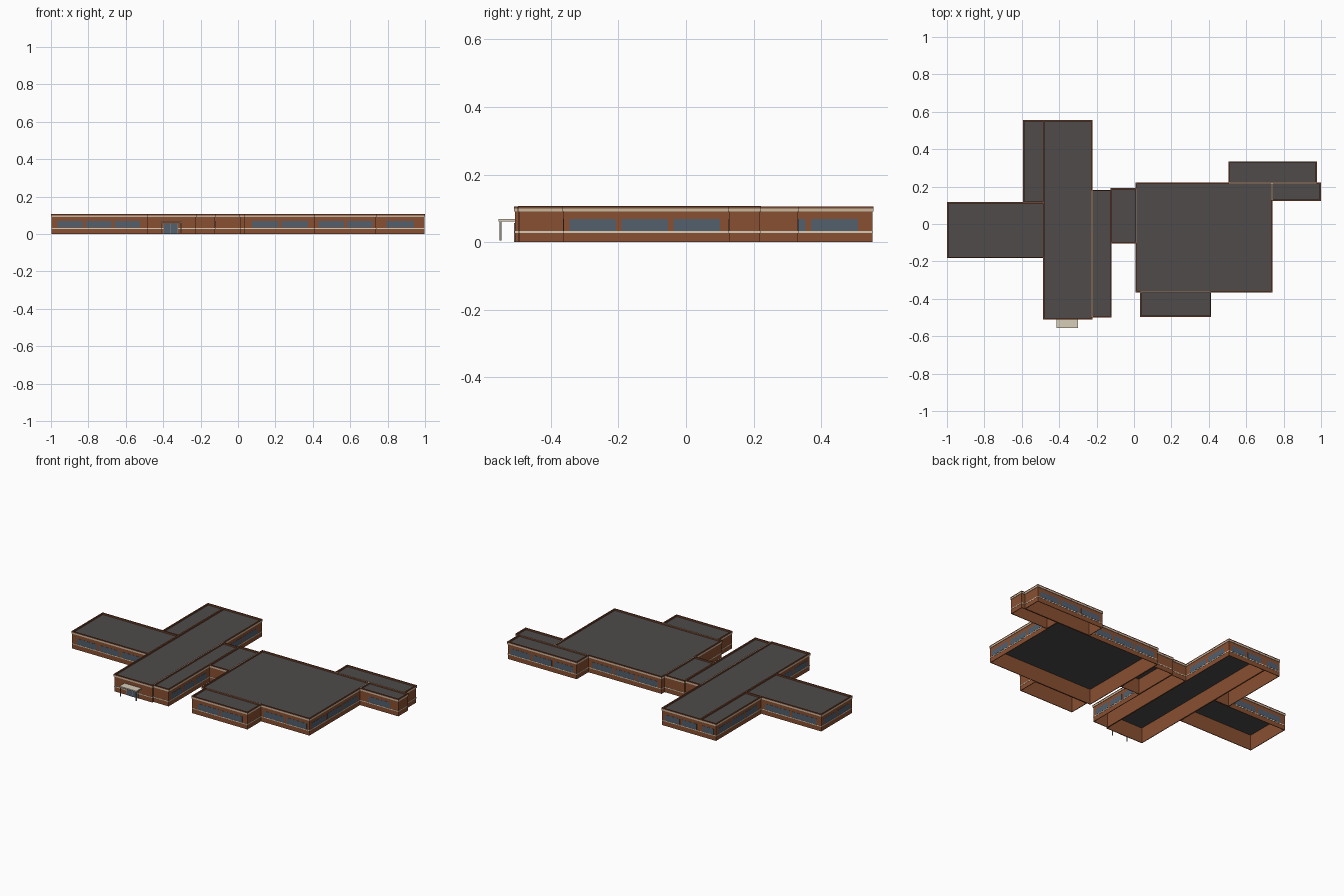
import bpy, bmesh
from mathutils import Matrix, Vector

if "Cube" in bpy.data.objects:
    bpy.data.objects.remove(bpy.data.objects["Cube"], do_unlink=True)


def material(name, r, g, b):
    m = bpy.data.materials.new(name)
    m.use_nodes = True
    m.diffuse_color = (r, g, b, 1)
    m.node_tree.nodes["Principled BSDF"].inputs["Base Color"].default_value = (r, g, b, 1)
    return m


BRICK = material("brick", 0.25, 0.079, 0.031)
COPING = material("brown_coping", 0.18, 0.058, 0.025)
ROOF = material("roof_felt", 0.077, 0.069, 0.068)
TRIM = material("cream_trim", 0.6, 0.48, 0.35)
STONE = material("pale_stone", 0.68, 0.61, 0.48)
GLASS = material("window_glass", 0.085, 0.115, 0.155)
METAL = material("grey_metal", 0.28, 0.26, 0.23)


def boxes(name, mat, spans):
    """One object made from boxes given as (x0, x1, y0, y1, z0, z1)."""
    bm = bmesh.new()
    for x0, x1, y0, y1, z0, z1 in spans:
        lo, hi = Vector((x0, y0, z0)), Vector((x1, y1, z1))
        bmesh.ops.create_cube(bm, size=1, matrix=Matrix.Translation((lo + hi) / 2)
                              @ Matrix.Diagonal((*(hi - lo), 1)))
    me = bpy.data.meshes.new(name)
    bm.to_mesh(me)
    bm.free()
    me.materials.append(mat)
    ob = bpy.data.objects.new(name, me)
    bpy.context.collection.objects.link(ob)


def ring(name, mat, plan, z0, z1, out, thick):
    """Rectangular frame around a plan, pushed out from the wall line, mitred at the corners."""
    x0, x1, y0, y1 = plan
    bm = bmesh.new()
    loops = []
    for inset, z in ((-out, z0), (-out, z1), (thick - out, z1), (thick - out, z0)):
        a, b, c, d = x0 + inset, x1 - inset, y0 + inset, y1 - inset
        loops.append([bm.verts.new(p) for p in ((a, c, z), (b, c, z), (b, d, z), (a, d, z))])
    for i in range(4):
        low, high = loops[i], loops[(i + 1) % 4]
        for j in range(4):
            k = (j + 1) % 4
            bm.faces.new((low[j], low[k], high[k], high[j]))
    me = bpy.data.meshes.new(name)
    bm.to_mesh(me)
    bm.free()
    me.materials.append(mat)
    bpy.context.collection.objects.link(bpy.data.objects.new(name, me))


# Wings: hollow brick shells, open below, with parapets around flat roofs
wings = {
    "west_wing": (-0.997, -0.483, -0.18, 0.115),
    "long_wing": (-0.483, -0.225, -0.507, 0.552),
    "back_annex": (-0.59, -0.483, 0.115, 0.552),
    "corridor": (-0.225, -0.122, -0.497, 0.18),
    "link": (-0.122, 0.012, -0.102, 0.19),
    "main_hall": (0.012, 0.738, -0.363, 0.219),
    "front_annex": (0.035, 0.41, -0.494, -0.363),
    "rear_annex": (0.508, 0.975, 0.219, 0.332),
    "east_annex": (0.738, 0.997, 0.127, 0.219),
}
for name, plan in wings.items():
    x0, x1, y0, y1 = plan
    ring(name + "_walls", BRICK, plan, 0, 0.101, 0, 0.004)
    ring(name + "_string_course", STONE, plan, 0.0275, 0.0325, 0.0012, 0.003)
    ring(name + "_cornice", TRIM, plan, 0.091, 0.1, 0.0028, 0.005)
    ring(name + "_coping", COPING, plan, 0.1, 0.106, 0.003, 0.0075)
    boxes(name + "_roof", ROOF, [(x0 + 0.002, x1 - 0.002, y0 + 0.002, y1 - 0.002, 0.094, 0.097)])

# Cream flashing where wings meet
boxes("roof_flashing", TRIM, [
    (0.035, 0.41, -0.366, -0.36, 0.101, 0.1065),
    (0.508, 0.975, 0.216, 0.222, 0.101, 0.1065),
    (0.735, 0.741, 0.127, 0.219, 0.101, 0.1065),
    (0.01, 0.014, -0.102, 0.19, 0.101, 0.1065),
    (-0.227, -0.223, -0.497, 0.18, 0.101, 0.1065)])


# Window bands: wall, side, start, end, number of windows
def window_band(wing, side, start, end, count, gap=0.016):
    x0, x1, y0, y1 = wings[wing]
    pos = {"front": y0, "back": y1, "west": x0, "east": x1}[side]
    width = (end - start - gap * (count - 1)) / count
    panes = []
    for i in range(count):
        a = start + i * (width + gap)
        across, depth = (a, a + width), (pos - 0.001, pos + 0.001)
        pair = across + depth if side in ("front", "back") else depth + across
        panes.append(pair + (0.0335, 0.069))
    boxes(f"{wing}_{side}_windows", GLASS, panes)


for band in [
    ("west_wing", "front", -0.965, -0.525, 3), ("west_wing", "west", -0.16, 0.095, 2),
    ("west_wing", "back", -0.965, -0.62, 2), ("back_annex", "west", 0.15, 0.53, 3),
    ("back_annex", "back", -0.575, -0.5, 1), ("long_wing", "back", -0.46, -0.245, 2),
    ("long_wing", "east", 0.215, 0.51, 2), ("long_wing", "west", -0.48, -0.21, 2),
    ("corridor", "east", -0.475, -0.13, 3), ("main_hall", "east", -0.345, 0.1, 3),
    ("main_hall", "front", 0.43, 0.72, 2), ("main_hall", "back", 0.04, 0.48, 3),
    ("front_annex", "front", 0.075, 0.375, 2), ("rear_annex", "back", 0.53, 0.955, 3),
    ("east_annex", "front", 0.795, 0.94, 1),
]:
    window_band(*band)

# Entrance: glazed doors, frame, canopy on posts
boxes("entrance_glass", GLASS, [(-0.395, -0.323, -0.5085, -0.506, 0, 0.056)])
boxes("entrance_frame", METAL, [(x, x + 0.003, -0.5095, -0.507, 0, 0.056)
                                for x in (-0.398, -0.3605, -0.323)])
boxes("entrance_canopy", STONE, [(-0.415, -0.3, -0.555, -0.506, 0.061, 0.068)])
boxes("canopy_posts", METAL, [(x, x + 0.005, -0.552, -0.547, 0.005, 0.061)
                              for x in (-0.413, -0.307)])
